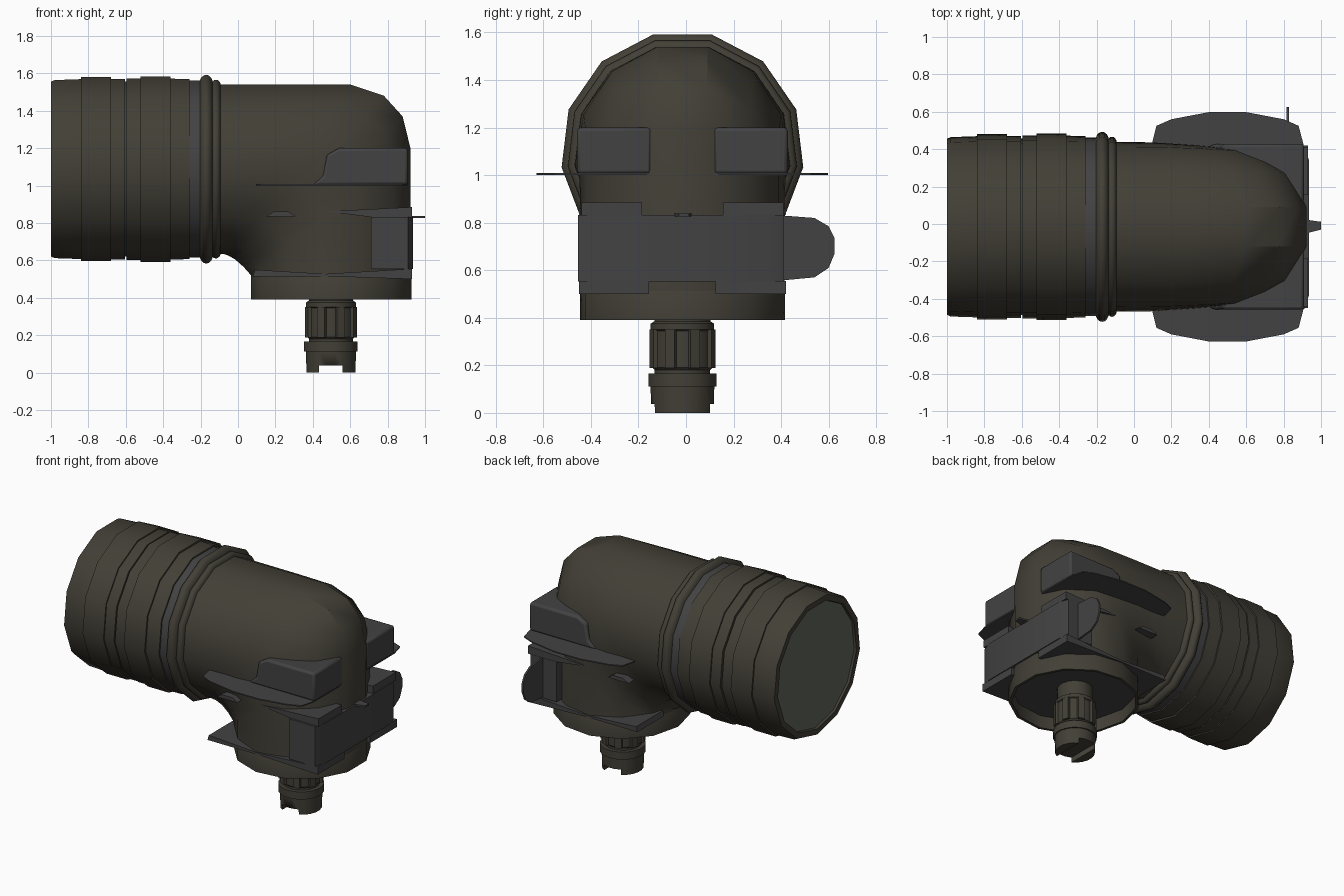
import bpy, bmesh, math
from mathutils import Vector

if "Cube" in bpy.data.objects:
    bpy.data.objects.remove(bpy.data.objects["Cube"])

CY, AX, SX = -0.015, 1.095, 0.504   # centre plane, barrel height, stem position
SIDES = 13


def material(name, col):
    m = bpy.data.materials.new(name)
    m.diffuse_color = (*col, 1)
    m.use_nodes = True
    m.node_tree.nodes["Principled BSDF"].inputs["Base Color"].default_value = m.diffuse_color
    return m


BROWN = material("olive_brown", (0.055, 0.050, 0.037))
GREY = material("dark_grey", (0.055, 0.055, 0.057))
PALE = material("lens_grey", (0.12, 0.13, 0.105))


def finish(name, bm, mat, bevel=0):
    bmesh.ops.recalc_face_normals(bm, faces=bm.faces)
    me = bpy.data.meshes.new(name)
    bm.to_mesh(me)
    bm.free()
    me.materials.append(mat)
    ob = bpy.data.objects.new(name, me)
    bpy.context.collection.objects.link(ob)
    if bevel:
        b = ob.modifiers.new("bevel", 'BEVEL')
        b.width, b.segments = bevel, 2
    bpy.ops.object.select_all(action='DESELECT')
    ob.select_set(True)
    bpy.context.view_layer.objects.active = ob
    bpy.ops.object.shade_smooth_by_angle(angle=math.radians(32))
    return ob


def section(c, u, r, w, n=SIDES):
    """Ring in the plane of u and y; a flat side faces along u."""
    c, u = Vector(c), Vector(u).normalized()
    return [c + u * r * math.cos(a) + Vector((0, w * math.sin(a), 0))
            for a in (math.tau * (k + 0.5) / n for k in range(n))]


def loft(name, rings, mat, caps=(True, True)):
    bm = bmesh.new()
    rows = [[bm.verts.new(p) for p in r] for r in rings]
    n = len(rows[0])
    for a, b in zip(rows, rows[1:]):
        for i in range(n):
            bm.faces.new((a[i], a[(i + 1) % n], b[(i + 1) % n], b[i]))
    for row, on in zip((rows[0], rows[-1]), caps):
        if on:
            bm.faces.new(row)
    return finish(name, bm, mat)


def turned_x(name, prof, mat, caps=(True, True)):
    return loft(name, [section((x, CY, AX), (0, 0, 1), r, r) for x, r in prof], mat, caps)


def turned_z(name, prof, mat, cx=SX, n=SIDES):
    return loft(name, [section((cx, CY, z), (1, 0, 0), r, r, n) for z, r in prof], mat)


def prism(name, pts, axis, lo, hi, mat, bevel=0):
    """Extrude a 2D outline along one axis."""
    bm = bmesh.new()

    def place(p, d):
        v = list(p)
        v.insert("xyz".index(axis), d)
        return bm.verts.new(v)
    a, b = [place(p, lo) for p in pts], [place(p, hi) for p in pts]
    bm.faces.new(a)
    bm.faces.new(b)
    for i in range(len(pts)):
        j = (i + 1) % len(pts)
        bm.faces.new((a[i], a[j], b[j], b[i]))
    return finish(name, bm, mat, bevel)


# lens housing with raised bands, and the lens itself
turned_x("lens_housing", [
    (-0.96, 0.425), (-1, 0.435), (-1, 0.474), (-0.98, 0.483), (-0.84, 0.488),
    (-0.84, 0.499), (-0.68, 0.499), (-0.68, 0.49), (-0.605, 0.49), (-0.605, 0.475),
    (-0.595, 0.475), (-0.595, 0.493), (-0.52, 0.493), (-0.52, 0.503), (-0.36, 0.503),
    (-0.36, 0.491), (-0.26, 0.488), (-0.26, 0.47), (-0.1, 0.45)], BROWN)
turned_x("lens", [(-0.985, 0.431), (-0.97, 0.43)], PALE)
turned_x("grey_seal", [(-0.265, 0.47), (-0.258, 0.48), (-0.2, 0.48), (-0.2, 0.45)], GREY)


# rounded rings where the housing meets the elbow
def bead(name, x, half, r_top, r_in):
    turned_x(name, [(x - half * math.cos(t), r_in + (r_top - r_in) * math.sin(t))
                    for t in (math.pi * k / 8 for k in range(9))], BROWN)


bead("clamp_ring", -0.17, 0.037, 0.512, 0.46)
bead("small_ring", -0.118, 0.026, 0.485, 0.452)

# elbow: each ring spans an outer and an inner point of the side outline
rings = []
for o, i, w in [((-0.14, 1.54), (-0.14, 0.635), 0.458), ((0.3, 1.54), (-0.08, 0.635), 0.455),
                ((0.6, 1.54), (-0.05, 0.625), 0.445), ((0.78, 1.48), (-0.015, 0.605), 0.438),
                ((0.88, 1.37), (0.03, 0.565), 0.434), ((0.922, 1.2), (0.07, 0.52), 0.432),
                ((0.925, 0.5), (0.07, 0.5), 0.432)]:
    o, i = Vector((o[0], CY, o[1])), Vector((i[0], CY, i[1]))
    r = (o - i).length / (1 + math.cos(math.pi / SIDES))
    rings.append(section(i + (o - i).normalized() * r, o - i, r, w))
loft("elbow_body", rings, BROWN)

# hollow base collar with a grey inner plate
turned_z("base_collar", [(0.52, 0.43), (0.51, 0.435), (0.39, 0.435), (0.39, 0.415), (0.49, 0.415)], BROWN)
turned_z("base_plate", [(0.495, 0.416), (0.482, 0.416)], GREY)

# stem with flange, ribs and slotted foot
stem = turned_z("stem", [
    (0.5, 0.12), (0.385, 0.12), (0.375, 0.135), (0.35, 0.135), (0.345, 0.128), (0.19, 0.128),
    (0.18, 0.118), (0.165, 0.118), (0.165, 0.145), (0.112, 0.145), (0.112, 0.136), (0, 0.132)],
    BROWN, 0.497, 20)
slot = prism("slot_cutter", [(0.432, -0.1), (0.56, -0.1), (0.56, 0.038), (0.432, 0.038)],
             'y', -0.3, 0.3, BROWN)
slot.hide_render = True
slot.hide_set(True)
cut = stem.modifiers.new("slot", 'BOOLEAN')
cut.object, cut.operation, cut.solver = slot, 'DIFFERENCE', 'EXACT'
for k in range(8):
    a = math.tau * (k + 0.5) / 8
    d, s = Vector((math.cos(a), math.sin(a))), Vector((-math.sin(a), math.cos(a)))
    c = Vector((0.497, CY))
    prism(f"stem_rib_{k}", [c + d * 0.11 - s * 0.028, c + d * 0.141 - s * 0.022,
                            c + d * 0.141 + s * 0.022, c + d * 0.11 + s * 0.028],
          'z', 0.188, 0.35, BROWN)

# upper wings: thin curved plate plus raised block, on both sides
for side, s in (("right", -1), ("left", 1)):
    plate = [(0.09, 0.30), (0.1, 0.46), (0.12, 0.54), (0.2, 0.575), (0.4, 0.613), (0.6, 0.613),
             (0.8, 0.575), (0.88, 0.54), (0.905, 0.445), (0.905, 0.13)]
    prism(f"wing_plate_{side}", [(x, CY + s * y) for x, y in plate], 'z', 1.0, 1.008, GREY)
    block = [(0.40, 1.004), (0.455, 1.05), (0.475, 1.165), (0.54, 1.2), (0.908, 1.2), (0.908, 1.004)]
    prism(f"wing_block_{side}", block, 'y', *sorted((CY + s * 0.13, CY + s * 0.443)), GREY, 0.015)
    # sloping upper lip of the clip
    lip = [(0.47, 0.862), (0.93, 0.885), (0.93, 0.83), (0.72, 0.83)]
    lip_y = sorted((CY + s * 0.17, CY + s * 0.425))
    prism(f"clip_lip_{side}", lip, 'y', *lip_y, GREY)
    prism(f"side_tab_{side}", [(0.15, 0.835), (0.19, 0.86), (0.27, 0.86), (0.31, 0.835)], 'y',
          *sorted((CY + s * 0.3, CY + s * 0.435)), GREY)
    # lower flange, slightly bowed along its length
    flange = [(0.08, 0.515), (0.09, 0.55), (0.47, 0.528), (0.93, 0.555), (0.93, 0.50), (0.47, 0.515)]
    prism(f"lower_flange_{side}", flange, 'y', *sorted((CY + s * 0.14, CY + s * 0.435)), GREY)

# clip block around the neck
prism("clip_block", [(0.71, -0.455), (0.91, -0.455), (0.936, -0.38), (0.936, 0.34),
                     (0.91, 0.412), (0.71, 0.412)], 'z', 0.553, 0.832, GREY)

# rounded side tongue and small pointer
prism("side_tongue", [(0.38, 0.555), (0.54, 0.57), (0.60, 0.61), (0.625, 0.67), (0.625, 0.735),
                      (0.60, 0.785), (0.54, 0.82), (0.38, 0.832)], 'x', 0.815, 0.828, GREY)
prism("pointer", [(0.9, -0.055), (0.94, -0.045), (1.0, -0.03), (1.0, 0.012), (0.94, 0.02),
                  (0.9, 0.028)], 'z', 0.826, 0.838, GREY)
